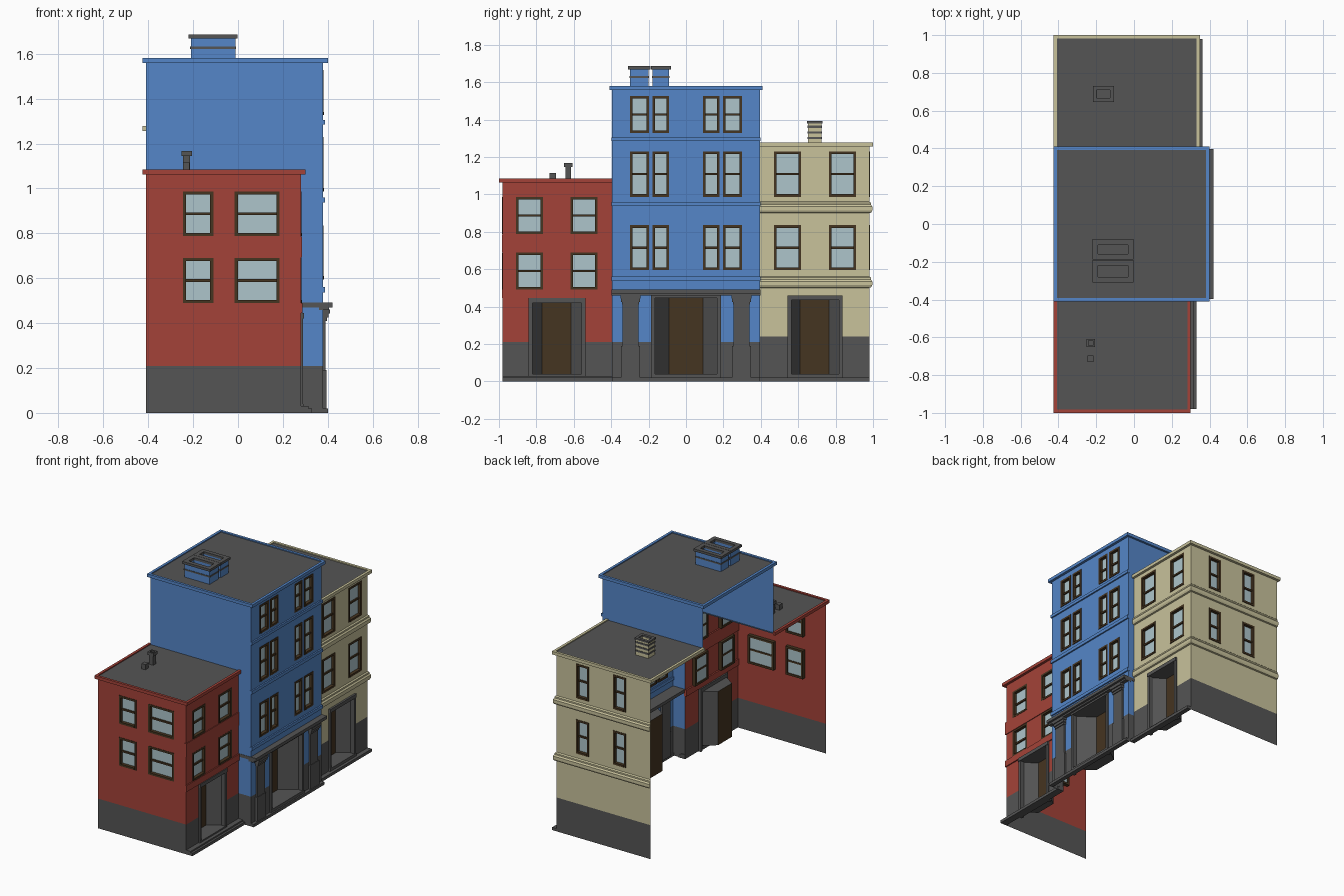
import bpy

if "Cube" in bpy.data.objects:
    bpy.data.objects.remove(bpy.data.objects["Cube"])

def mat(name, r, g, b):
    m = bpy.data.materials.new(name)
    m.diffuse_color = (r, g, b, 1)
    m.use_nodes = True
    m.node_tree.nodes["Principled BSDF"].inputs["Base Color"].default_value = m.diffuse_color
    return m

GREY = mat("dark_grey", .09, .09, .09)
RED = mat("red", .37, .055, .04)
BLUE = mat("blue", .09, .24, .58)
CREAM = mat("cream", .58, .54, .33)
BROWN = mat("brown", .06, .035, .015)
GLASS = mat("glass", .42, .56, .6)

def mesh(name, verts, faces, m):
    me = bpy.data.meshes.new(name)
    me.from_pydata(verts, [], faces)
    me.materials.append(m)
    o = bpy.data.objects.new(name, me)
    bpy.context.collection.objects.link(o)
    return o

BOX = [(0, 2, 3, 1), (4, 5, 7, 6), (0, 1, 5, 4), (2, 6, 7, 3), (0, 4, 6, 2), (1, 3, 7, 5)]

def boxes(name, m, *bs):
    """One object from boxes given as (x0, x1, y0, y1, z0, z1)."""
    v, f = [], []
    for b in bs:
        n = len(v)
        v += [(b[i], b[2 + j], b[4 + k]) for i in (0, 1) for j in (0, 1) for k in (0, 1)]
        f += [tuple(n + i for i in q) for q in BOX]
    return mesh(name, v, f, m)

class Facade:
    """Wall plane: u runs along it, d is the distance outwards."""
    def __init__(self, side, pos):
        self.side, self.pos = side, pos

    def p(self, u, z, d=0):
        if self.side == "+x":
            return (self.pos + d, u, z)
        return (u, self.pos + (d if self.side == "+y" else -d), z)

    def quads(self, name, m, qs):
        v = [self.p(*c) for q in qs for c in q]
        f = [tuple(range(i, i + 4)) for i in range(0, len(v), 4)]
        if self.side == "+y":
            f = [q[::-1] for q in f]
        return mesh(name, v, f, m)

    def wall(self, name, m, u0, u1, z0, z1, holes=()):
        """Flat wall, left open at holes (u0, u1, z0, z1)."""
        hs = [h for h in holes if h[2] < z1 and h[3] > z0]
        us = sorted({u0, u1, *[c for h in hs for c in h[:2]]})
        zs = sorted({z0, z1, *[min(max(c, z0), z1) for h in hs for c in h[2:]]})
        qs = []
        for a, b in zip(us, us[1:]):
            for c, e in zip(zs, zs[1:]):
                cu, cz = (a + b) / 2, (c + e) / 2
                if not any(h[0] < cu < h[1] and h[2] < cz < h[3] for h in hs):
                    qs.append([(a, c), (b, c), (b, e), (a, e)])
        self.quads(name, m, qs)

    def box(self, name, m, *bs):
        out = []
        for u0, u1, z0, z1, d0, d1 in bs:
            a, b = self.p(u0, z0, d0), self.p(u1, z1, d1)
            out.append([f(a[i], b[i]) for i in range(3) for f in (min, max)])
        return boxes(name, m, *out)

    def window(self, name, u0, u1, z0, z1):
        t, zm = .014, (z0 + z1) / 2
        self.box(name + "_frame", BROWN,
                 (u0, u0 + t, z0, z1, -.025, .003), (u1 - t, u1, z0, z1, -.025, .003),
                 (u0 + t, u1 - t, z0, z0 + t, -.025, .005), (u0 + t, u1 - t, z1 - t, z1, -.025, .003),
                 (u0 + t, u1 - t, zm - .006, zm + .006, -.022, -.008))
        self.quads(name + "_glass", GLASS,
                   [[(u0, z0, -.018), (u1, z0, -.018), (u1, z1, -.018), (u0, z1, -.018)]])

    def doorway(self, name, u0, u1, v0, v1, z1, ztop, depth):
        """Splayed niche from opening u0..u1 to the door v0..v1, with a surround."""
        z0, D, t = .04, -depth, .018
        self.quads(name + "_niche", GREY, [
            [(u0, z0), (v0, z0, D), (v0, z1, D), (u0, z1)],
            [(v1, z0, D), (u1, z0), (u1, z1), (v1, z1, D)],
            [(u0, z1), (v0, z1, D), (v1, z1, D), (u1, z1)],
            [(u0, z0), (u1, z0), (v1, z0, D), (v0, z0, D)]])
        self.quads(name + "_door", BROWN, [[(v0, z0, D), (v1, z0, D), (v1, z1, D), (v0, z1, D)]])
        self.box(name + "_surround", GREY, (u0 - .002, u0 + t, 0, z1, -.02, .01),
                 (u1 - t, u1 + .002, 0, z1, -.02, .01), (u0 - .002, u1 + .002, z1, ztop, -.02, .014),
                 (u0, u1, 0, z0, -.01, .012))

def band(name, m, prof, X, y0, Y, x1):
    """Moulding with profile (d, z) round the corner of the +x wall and an end wall."""
    s, n = (1 if Y > 0 else -1), len(prof)
    v = [(X + d, y0, z) for d, z in prof] + [(X + d, Y + s * d, z) for d, z in prof] \
        + [(x1, Y + s * d, z) for d, z in prof]
    f = [(r + i, r + n + i, r + n + i + 1, r + i + 1) for r in (0, n) for i in range(n - 1)]
    return mesh(name, v, f if s > 0 else [q[::-1] for q in f], m)

def roof(name, m, x0, x1, y0, y1, z, sides):
    """Grey roof sheet and a raised coloured rim on the listed sides."""
    t, a, b = .018, z - .022, z
    rims = {"l": (x0, x0 + t, y0, y1, a, b), "r": (x1 - t, x1, y0, y1, a, b),
            "f": (x0 + t, x1 - t, y0, y0 + t, a, b), "b": (x0 + t, x1 - t, y1 - t, y1, a, b)}
    boxes(name + "_cornice", m, *[rims[s] for s in sides])
    h = z - .007
    mesh(name + "_roof", [(x0, y0, h), (x1 - .005, y0, h), (x1 - .005, y1, h), (x0, y1, h)],
         [(0, 1, 2, 3)], GREY)

def tube(x0, x1, y0, y1, z0, z1, t):
    """Boxes of a hollow rectangular shaft."""
    return [(x0, x0 + t, y0, y1, z0, z1), (x1 - t, x1, y0, y1, z0, z1),
            (x0 + t, x1 - t, y0, y0 + t, z0, z1), (x0 + t, x1 - t, y1 - t, y1, z0, z1)]

def grid(us, zs):
    return [(*u, *z) for u in us for z in zs]

def house(name, m, X, y0, y1, zb, top, door, wins, zbot=0):
    """Street wall with grey base, windows and doorway."""
    f = Facade("+x", X)
    u0, u1, v0, v1, dz, dtop, depth = door
    holes = wins + [(u0, u1, 0, dz)]
    f.wall(name + "_base", GREY, y0, y1, 0, zb, holes)
    f.wall(name + "_front_wall", m, y0, y1, zb, top, holes)
    for i, w in enumerate(wins):
        f.window(f"{name}_window_{i}", *w)
    f.doorway(name + "_entrance", u0, u1, v0, v1, dz, dtop, depth)

def end_wall(name, m, side, pos, x0, x1, zb, top, wins):
    f = Facade(side, pos)
    f.wall(name + "_end_base", GREY, x0, x1, 0, zb)
    f.wall(name + "_end_wall", m, x0, x1, zb, top, wins)
    for i, w in enumerate(wins):
        f.window(f"{name}_end_window_{i}", *w)

# Red house
rz = [(.49, .69), (.787, .987)]
house("red", RED, .28, -.98, -.39, .21, 1.07, (-.84, -.54, -.77, -.615, .42, .445, .1),
      grid([(-.91, -.765), (-.617, -.472)], rz))
end_wall("red", RED, "-y", -.98, -.41, .28, .21, 1.07, grid([(-.245, -.11), (-.015, .185)], rz))
boxes("red_bands", RED, (.27, .288, -.985, -.39, .445, .49), (.27, .285, -.985, -.39, .692, .785))
roof("red", RED, -.425, .30, -1, -.39, 1.085, "lrf")
boxes("red_step", GREY, (.28, .33, -.98, -.39, 0, .02), (.28, .315, -.98, -.39, .02, .03))
boxes("red_roof_pipes", GREY, (-.245, -.213, -.645, -.615, 1.07, 1.15),
      *tube(-.252, -.206, -.652, -.608, 1.145, 1.167, .01),
      (-.245, -.215, -.73, -.695, 1.07, 1.115))

# Blue house
bz = [(.595, .835), (.987, 1.23), (1.327, 1.527)]
bu = [(-.30, -.198), (-.18, -.09), (.09, .18), (.198, .30)]
house("blue", BLUE, .378, -.395, .395, .21, 1.565, (-.185, .185, -.09, .09, .445, .465, .13), grid(bu, bz))
for side, pos, xn, zn in (("-y", -.395, .28, 1.07), ("+y", .395, .33, 1.26)):
    f = Facade(side, pos)
    f.wall("blue_party_wall", BLUE, -.41, .378, zn, 1.565)
    f.wall("blue_return", BLUE, xn, .378, .21, zn)
    f.wall("blue_return_base", GREY, xn, .378, 0, .21)
boxes("blue_bands", BLUE, *[(.37, .388, -.397, .397, a, b)
                            for a, b in ((.537, .56), (.937, .96), (1.285, 1.305))])
roof("blue", BLUE, -.425, .40, -.41, .41, 1.58, "lrfb")
boxes("shop_cornice", GREY, (.285, .42, -.397, .397, .47, .492), (.36, .405, -.397, .397, .458, .47))
boxes("blue_step", GREY, (.37, .40, -.395, .395, 0, .02))
for s in (-.297, .297):  # grey half columns with stepped capitals
    boxes("column", GREY, (.36, .39, s - .043, s + .043, .19, .41),
          (.36, .394, s - .05, s + .05, .02, .19),
          (.36, .396, s - .046, s + .046, .41, .425), (.36, .403, s - .05, s + .05, .425, .443),
          (.36, .41, s - .053, s + .053, .443, .46))
for a, b in ((-.30, -.20), (-.178, -.09)):
    boxes("blue_chimney", BLUE, *tube(-.21, -.012, a, b, 1.57, 1.67, .015))
    boxes("blue_chimney_trim", GREY, *tube(-.22, -.003, a - .01, b + .01, 1.668, 1.685, .03),
          *tube(-.213, -.009, a - .003, b + .003, 1.622, 1.632, .01))

# Cream house
cz = bz[:2]
house("cream", CREAM, .33, .395, .98, .24, 1.26, (.545, .835, .61, .765, .435, .46, .1),
      grid([(.47, .615), (.765, .91)], cz))
end_wall("cream", CREAM, "+y", .98, -.41, .33, .24, 1.26, grid([(-.215, -.115), (.075, .175)], cz))
for z in (.5, .9):
    band("cream_moulding", CREAM, [(0, z), (.01, z + .003), (.016, z + .015), (.016, z + .035),
                                   (.008, z + .045), (.008, z + .055), (0, z + .062)],
         .33, .395, .98, -.41)
roof("cream", CREAM, -.425, .35, .395, 1, 1.277, "lrb")
boxes("cream_step", GREY, (.33, .362, .395, .98, 0, .02))
boxes("cream_chimney", CREAM, *tube(-.212, -.112, .652, .724, 1.265, 1.38, .015))
boxes("cream_chimney_trim", GREY, *tube(-.218, -.106, .646, .73, 1.38, 1.392, .02),
      *[b for z in (1.295, 1.325, 1.355) for b in tube(-.215, -.109, .649, .727, z, z + .012, .01)])
